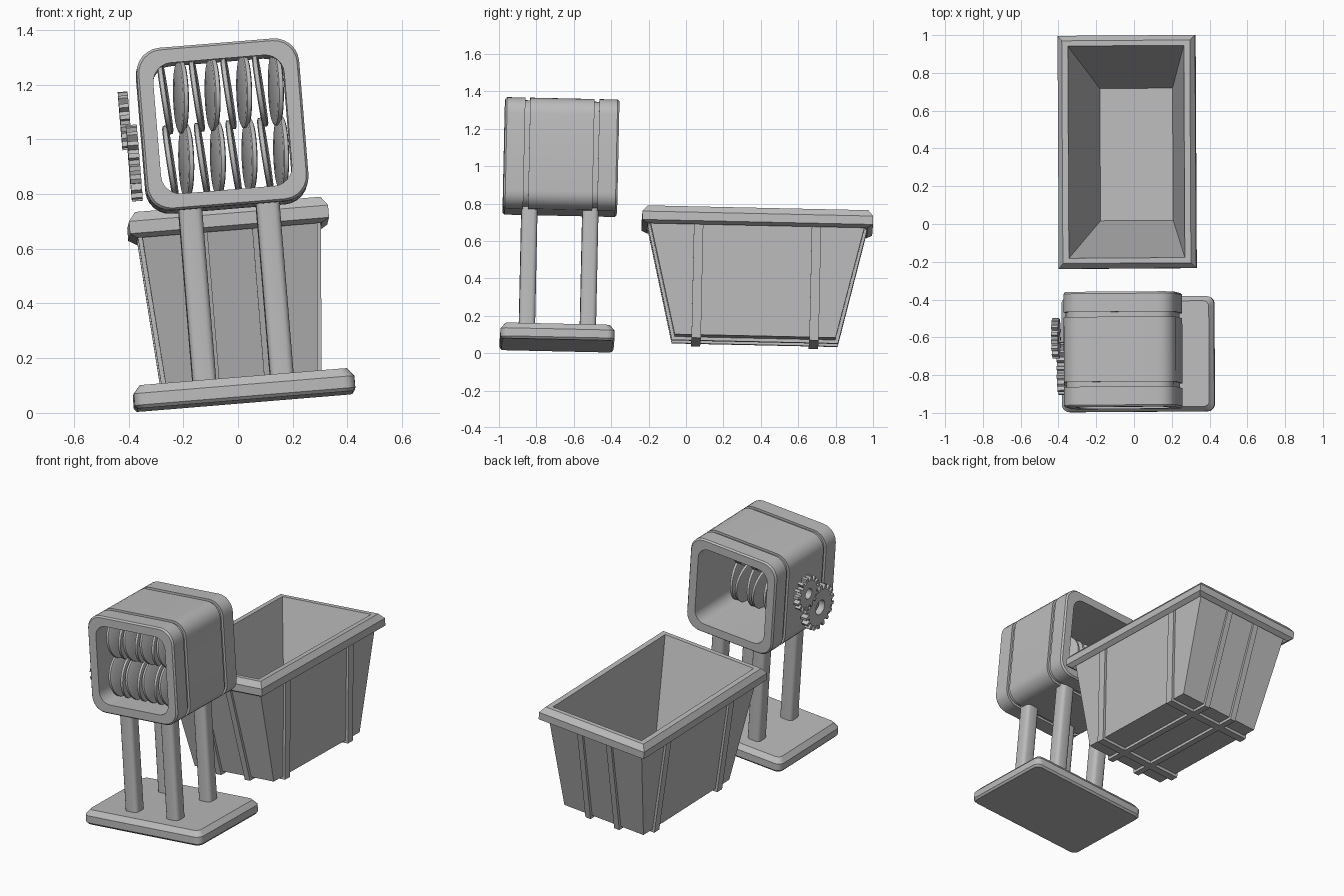
import bpy, bmesh, math
from mathutils import Matrix, Vector, Euler

if "Cube" in bpy.data.objects:
    bpy.data.objects.remove(bpy.data.objects["Cube"])

# One flat grey for everything
GREY = bpy.data.materials.new("plain_grey")
GREY.diffuse_color = (0.5, 0.5, 0.5, 1)
GREY.use_nodes = True
GREY.node_tree.nodes["Principled BSDF"].inputs["Base Color"].default_value = GREY.diffuse_color

# The whole model leans slightly
LEAN = (Matrix.Translation((0.025, -0.69, 0.042))
        @ Euler((math.radians(-1.25), math.radians(-4.7), math.radians(0.4))).to_matrix().to_4x4())


def skin(name, loops, closed=False, place=Matrix(), smooth=True):
    """Bridge equal-length point loops; closed joins last to first, otherwise both ends are capped."""
    bm = bmesh.new()
    rows = [[bm.verts.new(p) for p in loop] for loop in loops]
    n = len(rows[0])
    pairs = list(zip(rows, rows[1:])) + ([(rows[-1], rows[0])] if closed else [])
    for a, b in pairs:
        for i in range(n):
            j = (i + 1) % n
            bm.faces.new((a[i], a[j], b[j], b[i]))
    if not closed:
        bm.faces.new(rows[0][::-1])
        bm.faces.new(rows[-1])
    bmesh.ops.recalc_face_normals(bm, faces=bm.faces)
    mesh = bpy.data.meshes.new(name)
    bm.to_mesh(mesh)
    bm.free()
    mesh.materials.append(GREY)
    obj = bpy.data.objects.new(name, mesh)
    bpy.context.collection.objects.link(obj)
    obj.matrix_world = LEAN @ place
    if smooth:
        bpy.ops.object.select_all(action='DESELECT')
        obj.select_set(True)
        bpy.context.view_layer.objects.active = obj
        bpy.ops.object.shade_smooth_by_angle(angle=math.radians(30))
    return obj


def rect(hx, hy, z, r=0.0, seg=5):
    """Rectangle loop at height z with optional rounded corners."""
    if r == 0:
        return [Vector((sx * hx, sy * hy, z)) for sx, sy in ((1, 1), (-1, 1), (-1, -1), (1, -1))]
    pts = []
    for k, (sx, sy) in enumerate(((1, 1), (-1, 1), (-1, -1), (1, -1))):
        for i in range(seg + 1):
            a = math.pi / 2 * (k + i / seg)
            pts.append(Vector((sx * (hx - r) + r * math.cos(a), sy * (hy - r) + r * math.sin(a), z)))
    return pts


def move(x, y, z):
    return Matrix.Translation((x, y, z))


# Base plate
skin("base_plate", [rect(0.395, 0.295, 0, 0.035), rect(0.405, 0.305, 0.012, 0.04),
                    rect(0.405, 0.305, 0.055, 0.04), rect(0.38, 0.28, 0.085, 0.03)])

# Four legs
for sx in (-1, 1):
    for sy in (-1, 1):
        skin("leg", [rect(0.043, 0.043, z, 0.022, 3) for z in (0.06, 0.74)],
             place=move(sx * 0.142, sy * 0.163, 0))

# Square drum: open both ends, two grooves around it
UP = move(0, 0, 1.01) @ Matrix.Rotation(math.pi / 2, 4, 'X')
R, G, I = 0.298, 0.284, 0.24
drum = [(I, -0.305, 0.07), (R - 0.008, -0.305, 0.085), (R, -0.295, 0.09)]
for c in (-0.185, 0.185):
    drum += [(R, c - 0.013, 0.09), (G, c - 0.013, 0.08), (G, c + 0.013, 0.08), (R, c + 0.013, 0.09)]
drum += [(R, 0.295, 0.09), (R - 0.008, 0.305, 0.085), (I, 0.305, 0.07)]
skin("drum", [rect(h, h, t, r, 6) for h, t, r in drum], closed=True, place=UP)

# Two rows of shredder discs, every second one turned
def circle(r, z, n=32):
    return [Vector((r * math.cos(2 * math.pi * i / n), r * math.sin(2 * math.pi * i / n), z)) for i in range(n)]

for row, dz in (("upper", 0.118), ("lower", -0.118)):
    for i in range(8):
        yaw = math.radians(8 if i % 2 else -2)
        roll = math.radians(3 if i % 2 else -4)
        turn = Euler((0, math.pi / 2 + roll, yaw)).to_matrix().to_4x4()
        skin(row + "_disc", [circle(0.126, -0.011), circle(0.135, -0.007),
                             circle(0.135, 0.007), circle(0.126, 0.011)],
             place=move(-0.2 + i * 0.058, -0.11, 1.01 + dz) @ turn)


# Pair of meshing gears on the left side
def gear(name, teeth, r_in, r_out, hole, thick, pos):
    outer, inner = [], []
    for k in range(teeth):
        for f, r in ((-0.3, r_in), (-0.18, r_out), (0.18, r_out), (0.3, r_in)):
            a = 2 * math.pi * (k + f) / teeth
            outer.append((r * math.cos(a), r * math.sin(a)))
            inner.append((hole * math.cos(a), hole * math.sin(a)))
    h = thick / 2
    loops = [[Vector((x, y, z)) for x, y in ring]
             for ring, z in ((inner, -h), (outer, -h), (outer, h), (inner, h))]
    skin(name, loops, closed=True, place=move(*pos) @ Matrix.Rotation(math.pi / 2, 4, 'Y'))

gear("small_gear", 15, 0.082, 0.107, 0.032, 0.036, (-0.352, 0.065, 1.06))
gear("large_gear", 18, 0.112, 0.14, 0.045, 0.04, (-0.332, -0.092, 0.9))

# Tapered bin with a chamfered rim
BIN = move(0, 1.057, 0)
skin("bin", [rect(*s) for s in (
    (0.275, 0.43, 0.051), (0.322, 0.575, 0.655), (0.338, 0.588, 0.638), (0.365, 0.617, 0.655),
    (0.365, 0.617, 0.70), (0.34, 0.59, 0.733), (0.308, 0.562, 0.733), (0.193, 0.35, 0.075))],
    place=BIN, smooth=False)


# Ribs wrapping under the bin, two each way
def rib(name, bottom, top, width, turn):
    o, t = 0.014, 0.02
    sec = [(-top - o, 0.655), (-bottom - o, 0.033), (bottom + o, 0.033), (top + o, 0.655),
           (top - 0.004, 0.655), (bottom - 0.004, 0.055), (-bottom + 0.004, 0.055), (-top + 0.004, 0.655)]
    for s in (-1, 1):
        skin(name, [[Vector((x, s * turn[1] + w, z)) for x, z in sec] for w in (-width / 2, width / 2)],
             place=BIN @ Matrix.Rotation(turn[0], 4, 'Z'), smooth=False)

rib("side_rib", 0.275, 0.322, 0.05, (0, 0.315))
rib("end_rib", 0.43, 0.575, 0.036, (math.pi / 2, 0.1))
